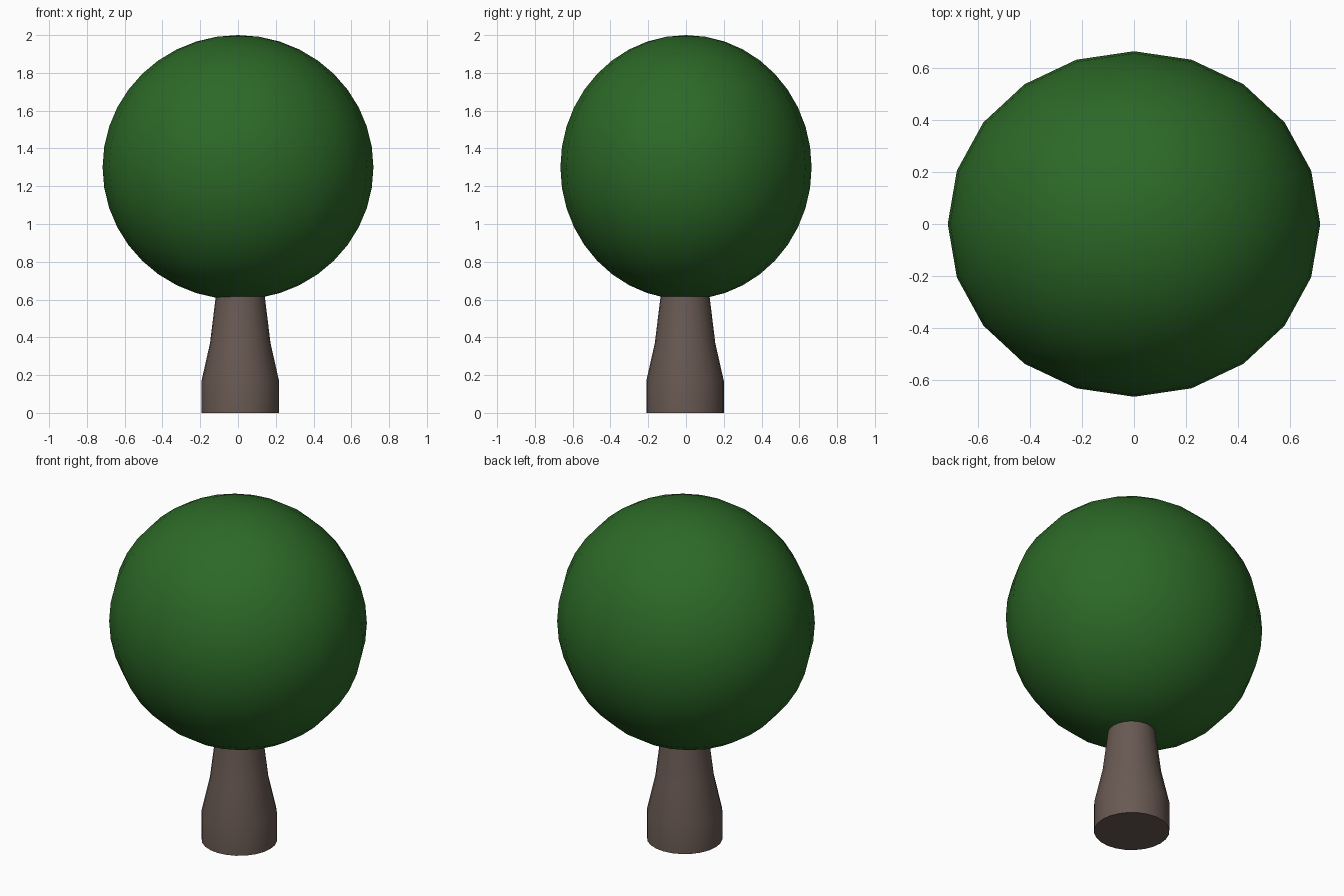
import bpy, bmesh
from math import radians
from mathutils import Matrix, Vector

if "Cube" in bpy.data.objects:
    bpy.data.objects.remove(bpy.data.objects["Cube"])


def make_object(name, bm, color, angle):
    bmesh.ops.recalc_face_normals(bm, faces=bm.faces)
    mesh = bpy.data.meshes.new(name)
    bm.to_mesh(mesh)
    bm.free()
    obj = bpy.data.objects.new(name, mesh)
    bpy.context.collection.objects.link(obj)
    mat = bpy.data.materials.new(name + "_color")
    mat.diffuse_color = (*color, 1)
    mat.use_nodes = True
    mat.node_tree.nodes["Principled BSDF"].inputs["Base Color"].default_value = mat.diffuse_color
    mesh.materials.append(mat)
    bpy.ops.object.select_all(action='DESELECT')
    obj.select_set(True)
    bpy.context.view_layer.objects.active = obj
    bpy.ops.object.shade_smooth_by_angle(angle=radians(angle))
    return obj


# Crown: slightly flattened ball of leaves
bm = bmesh.new()
bmesh.ops.create_uvsphere(bm, u_segments=20, v_segments=20, radius=1)
bmesh.ops.transform(bm, verts=bm.verts,
                    matrix=Matrix.Translation((0, 0, 1.3)) @ Matrix.Diagonal((0.717, 0.665, 0.7, 1)))
make_object("crown", bm, (0.025, 0.14, 0.02), 60)

# Trunk: straight foot, then a taper in two steps up into the crown
profile = [(0.205, 0.0), (0.205, 0.17), (0.16, 0.37), (0.13, 0.615)]
bm = bmesh.new()
rings = []
for radius, z in profile:
    ring = bmesh.ops.create_circle(bm, segments=24, radius=radius,
                                   matrix=Matrix.Translation((0.012, -0.005, z)))
    rings.append(ring["verts"])
for low, high in zip(rings, rings[1:]):
    for i in range(24):
        j = (i + 1) % 24
        bm.faces.new((low[i], low[j], high[j], high[i]))
bm.faces.new(rings[0])
bm.faces.new(rings[-1])
make_object("trunk", bm, (0.14, 0.1, 0.085), 40)
